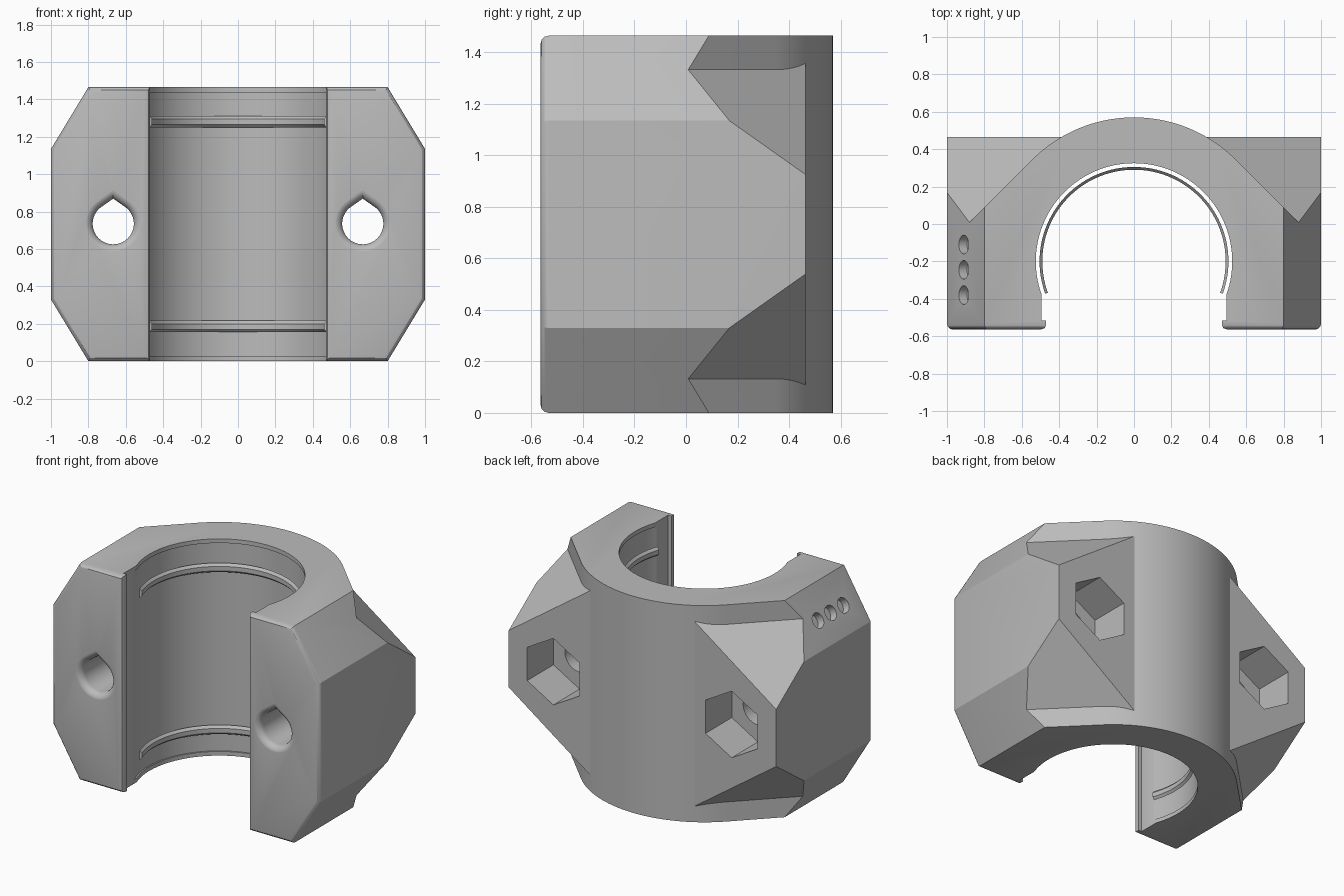
import bpy, bmesh
from math import sin, cos, pi, radians, sqrt
from mathutils import Vector

cube = bpy.data.objects.get("Cube")
if cube:
    bpy.data.objects.remove(cube, do_unlink=True)

H = 1.465            # height
FRONT = -0.565
BACK = 0.465
CY = -0.2            # bore centre in y
R_OUT, R_BORE = 0.77, 0.525
BOLT_X, BOLT_Z = 0.667, 0.735
TANGENT = R_OUT * sqrt(2) + CY   # 45 degree flank: |x| + y = TANGENT

grey = bpy.data.materials.new("light_grey_plastic")
grey.use_nodes = True
grey.diffuse_color = (0.5, 0.5, 0.5, 1)
grey.node_tree.nodes["Principled BSDF"].inputs["Base Color"].default_value = (0.5, 0.5, 0.5, 1)


def add_object(name, bm):
    bmesh.ops.recalc_face_normals(bm, faces=bm.faces[:])
    mesh = bpy.data.meshes.new(name)
    bm.to_mesh(mesh)
    bm.free()
    mesh.materials.append(grey)
    obj = bpy.data.objects.new(name, mesh)
    bpy.context.collection.objects.link(obj)
    return obj


def loft_mesh(rings):
    """Closed rings of equal length joined by quads and capped."""
    bm = bmesh.new()
    loops = [[bm.verts.new(p) for p in ring] for ring in rings]
    n = len(loops[0])
    for a, b in zip(loops, loops[1:]):
        for i in range(n):
            j = (i + 1) % n
            bm.faces.new((a[i], a[j], b[j], b[i]))
    bm.faces.new(loops[0])
    bm.faces.new(loops[-1])
    bmesh.ops.recalc_face_normals(bm, faces=bm.faces[:])
    return bm


def prism_z(pts, lo, hi):
    return loft_mesh([[(x, y, z) for x, y in pts] for z in (lo, hi)])


def prism_y(pts, lo, hi):
    return loft_mesh([[(x, y, z) for x, z in pts] for y in (lo, hi)])


def arc(r, start, end, n):
    angles = [radians(start + (end - start) * i / n) for i in range(n + 1)]
    return [(r * cos(a), CY + r * sin(a)) for a in angles]


def combine(target, tool, operation):
    mod = target.modifiers.new(operation, 'BOOLEAN')
    mod.operation = operation
    mod.solver = 'EXACT'
    mod.object = tool
    bpy.context.view_layer.objects.active = target
    bpy.ops.object.modifier_apply(modifier=mod.name)
    bpy.data.objects.remove(tool, do_unlink=True)


def smooth(obj):
    bpy.ops.object.select_all(action='DESELECT')
    obj.select_set(True)
    bpy.context.view_layer.objects.active = obj
    bpy.ops.object.shade_smooth_by_angle(angle=radians(30))


# Main body: round back with tangent 45 degree flanks
W = 1.2
outline = [(-W, TANGENT - W), (-W, -0.7), (W, -0.7), (W, TANGENT - W)]
body = add_object("bearing_holder_body", prism_z(outline + arc(R_OUT, 45, 135, 48), -0.1, 1.6))

# Bolt lugs: block trimmed by sloping planes above and below
lug = prism_z([(-W, -0.3), (W, -0.3), (W, BACK), (-W, BACK)], -0.1, 1.6)
for sx in (-1, 1):
    for sz in (-1, 1):
        normal = Vector((sx / sqrt(2), 1 / sqrt(2), sz))
        point = (0, TANGENT, H / 2 + sz * 0.6)
        cut = bmesh.ops.bisect_plane(lug, geom=lug.verts[:] + lug.edges[:] + lug.faces[:],
                                     plane_co=point, plane_no=normal, clear_outer=True)
        edges = [e for e in cut["geom_cut"] if isinstance(e, bmesh.types.BMEdge)]
        bmesh.ops.contextual_create(lug, geom=edges)
combine(body, add_object("lug_blocks", lug), 'UNION')

# Octagonal envelope with rounded front rim
octagon = [(0.8, 0), (1, 0.33), (1, H - 0.33), (0.8, H)]
octagon += [(-x, z) for x, z in reversed(octagon)]
envelope = prism_y(octagon, FRONT, 0.8)
rim = [e for e in envelope.edges if all(v.co.y < FRONT + 0.01 for v in e.verts)]
bmesh.ops.bevel(envelope, geom=rim, offset=0.032, segments=3, profile=0.5, affect='EDGES')
combine(body, add_object("envelope", envelope), 'INTERSECT')

# Bore with an open front and small retaining lips
jaw = [(0.52, -0.7), (0.5, FRONT), (0.478, -0.557), (0.47, -0.54), (0.47, -0.515), (0.495, -0.515)]
bore = jaw + arc(R_BORE, -19.5, 199.5, 80) + [(-x, y) for x, y in reversed(jaw)]
combine(body, add_object("bore_cutter", prism_z(bore, -0.2, 1.7)), 'DIFFERENCE')
relief = arc(R_BORE + 0.009, 0, 360, 120)[:-1]
combine(body, add_object("relief_cutter", prism_z(relief, 0.028, H - 0.028)), 'DIFFERENCE')


# Teardrop bolt holes with flared mouths, and hexagonal nut pockets
def teardrop(cx, r, y):
    ring = []
    for i in range(72):
        off = radians(i * 5 - 180)
        tip = radians(35)
        k = r / cos(tip - abs(off)) if abs(off) < tip else r
        ring.append((cx + k * sin(off), y, BOLT_Z + k * cos(off)))
    return ring


FLARE = 0.045
for sx in (-1, 1):
    cx = sx * BOLT_X
    rings = [teardrop(cx, 0.11 + FLARE, -0.7)]
    for i in range(7):
        t = pi / 2 * i / 6
        rings.append(teardrop(cx, 0.11 + FLARE * (1 - sin(t)), FRONT - 0.001 + FLARE * (1 - cos(t))))
    rings.append(teardrop(cx, 0.11, 0.3))
    combine(body, add_object("bolt_cutter", loft_mesh(rings)), 'DIFFERENCE')
    hexagon = [(cx + 0.225 * sin(i * pi / 3), BOLT_Z + 0.225 * cos(i * pi / 3)) for i in range(6)]
    combine(body, add_object("nut_cutter", prism_y(hexagon, 0.185, 0.7)), 'DIFFERENCE')

# Three shallow dimples on one upper slope
slope = Vector((-0.33, 0, 0.2)).normalized()
for y in (-0.11, -0.245, -0.38):
    dimple = bmesh.new()
    bmesh.ops.create_cone(dimple, cap_ends=True, segments=32, radius1=0.05, radius2=0.05, depth=0.1)
    bmesh.ops.rotate(dimple, verts=dimple.verts[:], cent=(0, 0, 0),
                     matrix=slope.to_track_quat('Z', 'Y').to_matrix())
    bmesh.ops.translate(dimple, verts=dimple.verts[:], vec=(-0.91, y, 1.283))
    combine(body, add_object("dimple_cutter", dimple), 'DIFFERENCE')
smooth(body)

# Thin retaining rings inside the bore
section = [(0.505, 0), (0.49, 0.015), (0.49, 0.045), (0.505, 0.062)]
for name, base in (("lower_ring", 0.155), ("upper_ring", 1.25)):
    arcs = [arc(r, -20, 200, 80) for r, z in section]
    rings = [[(*arcs[k][i], base + section[k][1]) for k in range(4)] for i in range(81)]
    smooth(add_object(name, loft_mesh(rings)))
